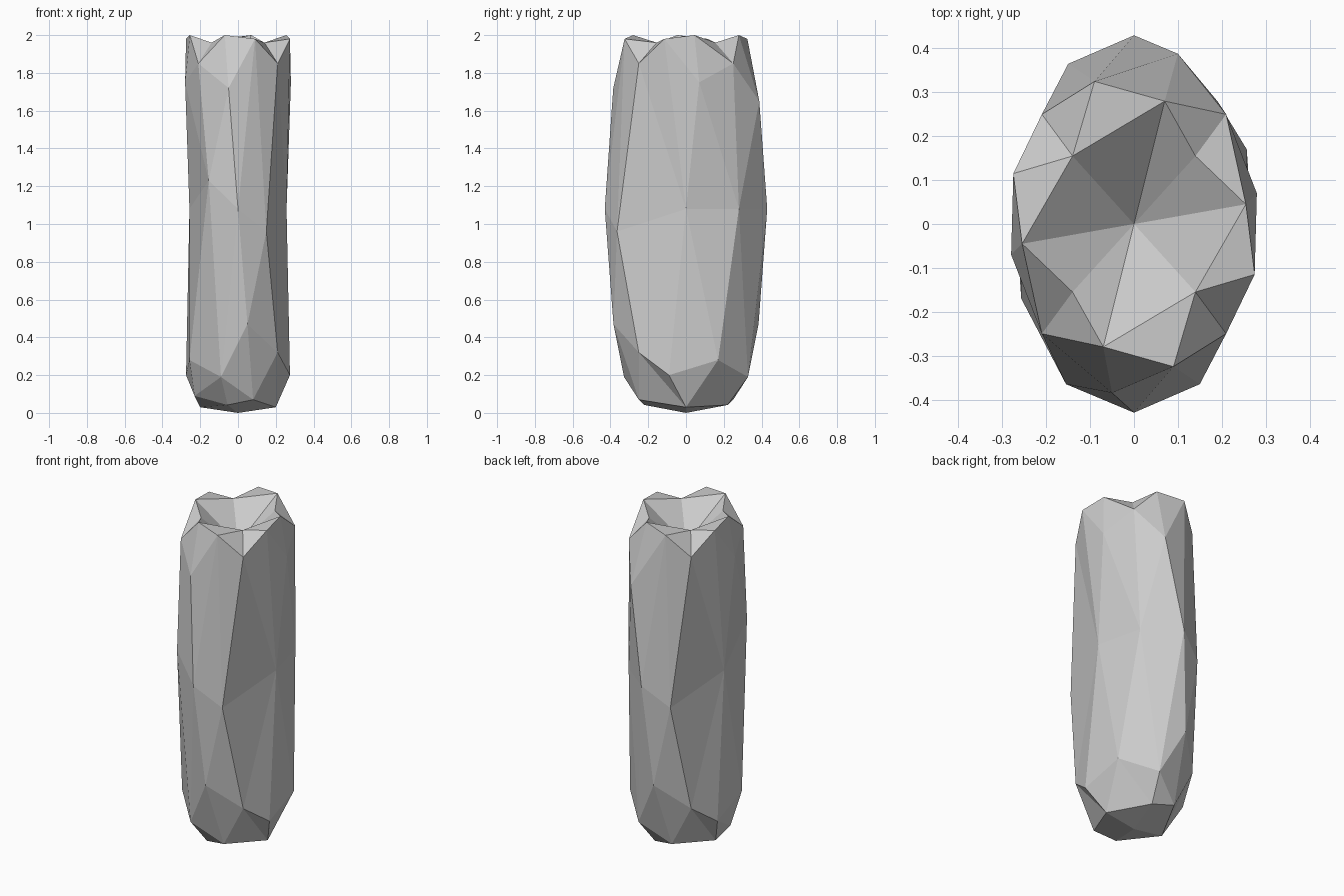
import bpy, bmesh, math
from mathutils import Vector

if "Cube" in bpy.data.objects:
    bpy.data.objects.remove(bpy.data.objects["Cube"])

# Measured corner points; every paired point also gets its half-turn copy about z.
pit_rim = [(.07, .28, 2), (.14, .155, 1.96), (.255, .045, 2), (.14, -.155, 1.96)]
outer_rim = [(.275, -.115, 1.98), (.09, -.325, 1.98), (.21, -.25, 1.85), (.21, .25, 1.85)]
sides = [(0, -.43, 1.08), (.15, -.365, .96), (.257, 0, 1.08), (.28, .07, 1.75),
         (.275, -.09, .2), (.257, .17, .28), (.21, -.25, .32),
         (-.09, -.328, .19), (.05, -.384, .47)]
base = [(.2, 0, .03), (.08, -.25, .07), (-.055, -.22, .042)]
single = [(0, 0, 1.78), (0, 0, 0),                      # crown pit and foot
          (-.155, -.365, 1.23), (.19, .28, 1.08),       # uneven flanks
          (-.05, -.385, 1.72), (.1, .388, 1.65), (-.23, -.1, .09)]


def half_turn(p):
    return (-p[0], -p[1], p[2])


def on_sphere(p, tilt=None):
    """Direction of a corner from the middle; tilt fixes its angle from the top."""
    d = Vector((p[0] / .28, p[1] / .43, p[2] - 1))
    if tilt:
        a, t = math.atan2(d.y, d.x), math.radians(tilt)
        d = Vector((math.sin(t) * math.cos(a), math.sin(t) * math.sin(a), math.cos(t)))
    return d.normalized()


# Facet the points as a hull on a sphere, then move them to their real places
bm = bmesh.new()
real = []
for group, tilt, paired in ((pit_rim, 33, True), (outer_rim, 47, True), (sides, None, True),
                            (base, None, True), (single, None, False)):
    for p in group:
        for q in ((p, half_turn(p)) if paired else (p,)):
            real.append((bm.verts.new(on_sphere(q, tilt)), q))
bmesh.ops.convex_hull(bm, input=bm.verts[:])
for v, q in real:
    if v.is_valid:
        v.co = q
bmesh.ops.triangulate(bm, faces=bm.faces[:])
bmesh.ops.recalc_face_normals(bm, faces=bm.faces[:])

# Standing faceted stone
mesh = bpy.data.meshes.new("standing_stone")
bm.to_mesh(mesh)
bm.free()
stone = bpy.data.objects.new("standing_stone", mesh)
bpy.context.collection.objects.link(stone)
